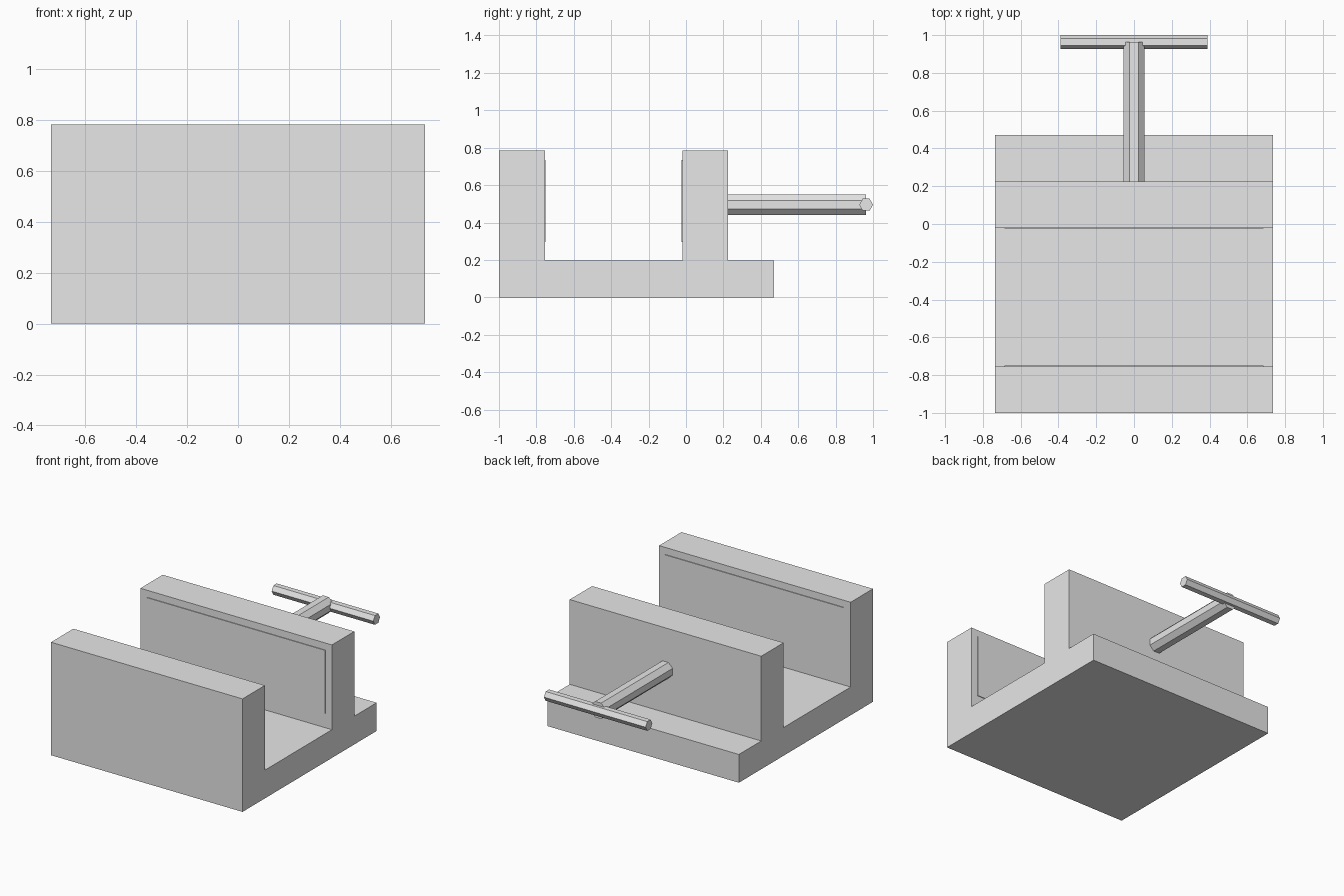
import bpy, bmesh, math
from mathutils import Matrix, Vector

cube = bpy.data.objects.get("Cube")
if cube:
    bpy.data.objects.remove(cube, do_unlink=True)

grey = bpy.data.materials.new("plain grey")
grey.use_nodes = True
grey.diffuse_color = (0.8, 0.8, 0.8, 1)
grey.node_tree.nodes["Principled BSDF"].inputs["Base Color"].default_value = (0.8, 0.8, 0.8, 1)

# Main proportions
U = 0.245                     # jaw thickness
HALF_W = 3 * U
BASE_H, JAW_H = 0.8 * U, 3.2 * U
FRONT_IN = -1 + U             # inner face of the fixed jaw
REAR_IN = FRONT_IN + 3 * U    # inner face of the moving jaw
REAR_OUT = REAR_IN + U
BASE_END = REAR_OUT + U
SCREW_Z, HANDLE_R = 0.495, 0.037
HANDLE_Y = 1 - HANDLE_R


def finish(name, bm):
    bmesh.ops.recalc_face_normals(bm, faces=bm.faces)
    mesh = bpy.data.meshes.new(name)
    bm.to_mesh(mesh)
    bm.free()
    mesh.materials.append(grey)
    obj = bpy.data.objects.new(name, mesh)
    bpy.context.collection.objects.link(obj)
    return obj


def box(name, low, high):
    low, high = Vector(low), Vector(high)
    bm = bmesh.new()
    size = Matrix.Diagonal(high - low).to_4x4()
    bmesh.ops.create_cube(bm, size=1, matrix=Matrix.Translation((low + high) / 2) @ size)
    return finish(name, bm)


def rod(name, sides, radius, start, end, spin):
    """Flat-sided rod between two points, spun about its own axis."""
    start, end = Vector(start), Vector(end)
    axis = end - start
    bm = bmesh.new()
    turn = axis.to_track_quat('Z', 'Y').to_matrix().to_4x4()
    bmesh.ops.create_cone(
        bm, cap_ends=True, segments=sides, radius1=radius, radius2=radius, depth=axis.length,
        matrix=Matrix.Translation((start + end) / 2) @ turn @ Matrix.Rotation(spin, 4, 'Z'))
    return finish(name, bm)


# Vise body: side profile with two jaws, extruded across the width
profile = [(-1, 0), (BASE_END, 0), (BASE_END, BASE_H), (REAR_OUT, BASE_H),
           (REAR_OUT, JAW_H), (REAR_IN, JAW_H), (REAR_IN, BASE_H),
           (FRONT_IN, BASE_H), (FRONT_IN, JAW_H), (-1, JAW_H)]
bm = bmesh.new()
side = bm.faces.new([bm.verts.new((-HALF_W, y, z)) for y, z in profile])
grown = bmesh.ops.extrude_face_region(bm, geom=[side])["geom"]
bmesh.ops.translate(bm, vec=(2 * HALF_W, 0, 0),
                    verts=[v for v in grown if isinstance(v, bmesh.types.BMVert)])
finish("vise_body", bm)

# Thin gripping plates on the inner jaw faces
PLATE_W, PLATE_LOW, PLATE_TOP, PLATE_T = 0.686, 0.295, 0.735, 0.005
box("front_jaw_plate", (-PLATE_W, FRONT_IN - 0.01, PLATE_LOW),
    (PLATE_W, FRONT_IN + PLATE_T, PLATE_TOP))
box("rear_jaw_plate", (-PLATE_W, REAR_IN - PLATE_T, PLATE_LOW),
    (PLATE_W, REAR_IN + 0.01, PLATE_TOP))

# Eight-sided screw and six-sided cross handle
rod("screw", 8, 0.0595, (0, REAR_OUT - 0.01, SCREW_Z), (0, HANDLE_Y, SCREW_Z), math.pi / 8)
handle = rod("handle", 6, HANDLE_R, (-0.39, HANDLE_Y, SCREW_Z), (0.39, HANDLE_Y, SCREW_Z), 0)
# Points of the hexagon must lie along y, flats along z
if max(v.co.z for v in handle.data.vertices) - SCREW_Z > 0.95 * HANDLE_R:
    pivot = Matrix.Translation((0, HANDLE_Y, SCREW_Z))
    handle.data.transform(pivot @ Matrix.Rotation(math.pi / 6, 4, 'X') @ pivot.inverted())
